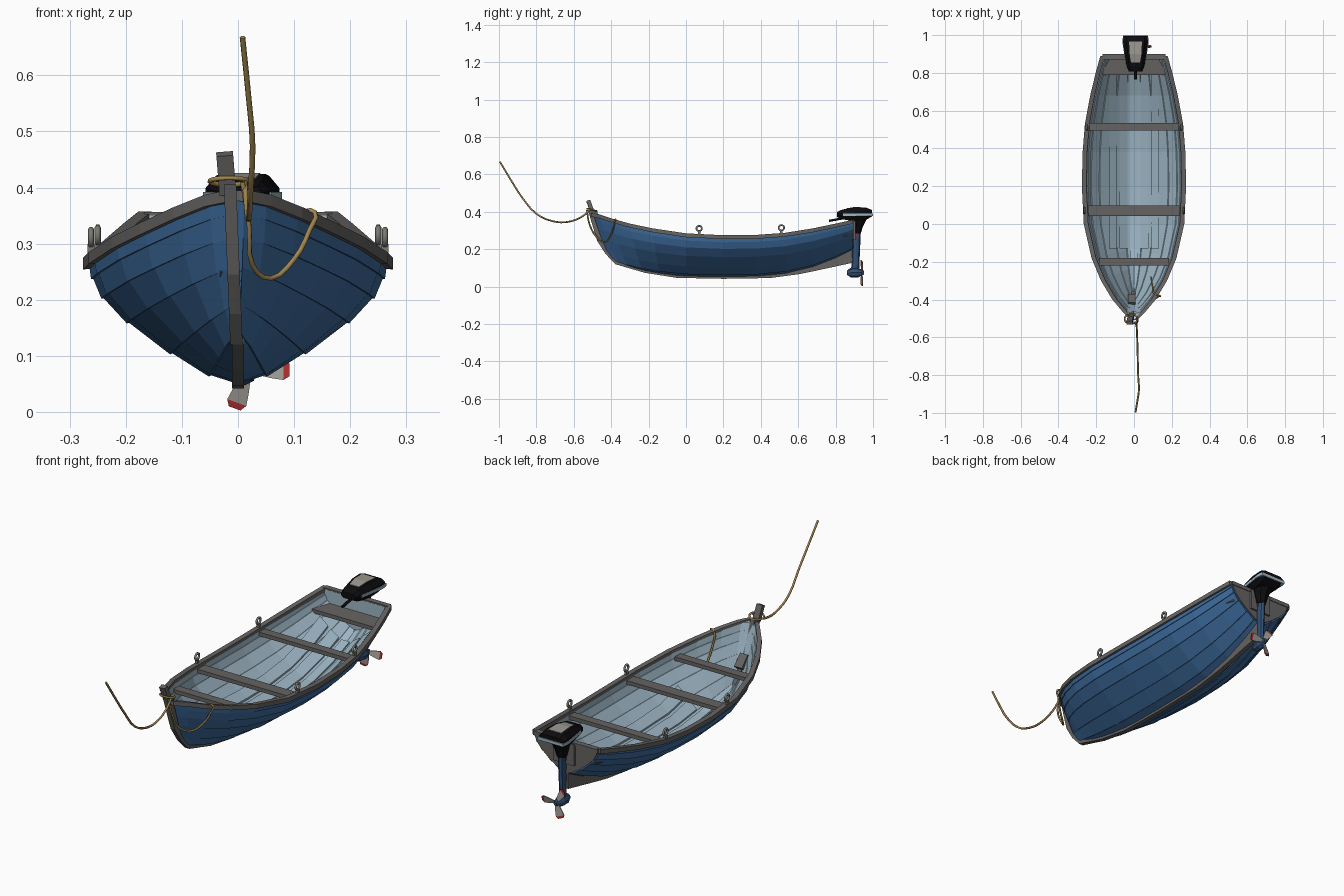
import bpy, bmesh, math
from mathutils import Vector, Matrix

if "Cube" in bpy.data.objects:
    bpy.data.objects.remove(bpy.data.objects["Cube"])


def material(name, rgb):
    m = bpy.data.materials.new(name)
    m.diffuse_color = (*rgb, 1)
    m.use_nodes = True
    m.node_tree.nodes["Principled BSDF"].inputs["Base Color"].default_value = m.diffuse_color
    return m


BLUE = material("hull blue", (0.047, 0.148, 0.34))
PALE = material("pale blue", (0.34, 0.47, 0.56))
GREY = material("weathered grey", (0.13, 0.125, 0.122))
BLACK = material("black", (0.004, 0.004, 0.005))
METAL = material("light metal", (0.33, 0.31, 0.28))
DULL = material("dull metal", (0.19, 0.185, 0.16))
ROPE = material("rope tan", (0.36, 0.24, 0.08))
RED = material("red", (0.4, 0.025, 0.025))
NAVY = material("motor blue", (0.03, 0.08, 0.18))


def finish(name, bm, mats, rule=None):
    bmesh.ops.recalc_face_normals(bm, faces=bm.faces)
    bm.normal_update()
    if rule:
        for f in bm.faces:
            f.material_index = rule(f)
    me = bpy.data.meshes.new(name)
    bm.to_mesh(me)
    bm.free()
    ob = bpy.data.objects.new(name, me)
    bpy.context.collection.objects.link(ob)
    for m in mats:
        me.materials.append(m)
    return ob


def loft(name, rings, mats, rule=None, ring_mat=None):
    """Skin closed rings; ring_mat(k) picks the colour of strip k."""
    bm = bmesh.new()
    rows = [[bm.verts.new(p) for p in r] for r in rings]
    n = len(rows[0])
    for a, b in zip(rows, rows[1:]):
        for k in range(n):
            f = bm.faces.new((a[k], a[(k + 1) % n], b[(k + 1) % n], b[k]))
            if ring_mat:
                f.material_index = ring_mat(k)
    bm.faces.new(rows[0])
    bm.faces.new(rows[-1])
    return finish(name, bm, mats, rule)


def box(name, centre, size, mat, rot=(0, 0, 0)):
    bm = bmesh.new()
    bmesh.ops.create_cube(bm, size=1, matrix=Matrix.Diagonal((*size, 1)))
    ob = finish(name, bm, [mat])
    ob.location, ob.rotation_euler = centre, rot
    return ob


def tube(name, pts, radius, mat, cyclic=False):
    cu = bpy.data.curves.new(name, 'CURVE')
    cu.dimensions = '3D'
    cu.bevel_depth, cu.bevel_resolution = radius, 1
    cu.resolution_u, cu.use_fill_caps = 3, True
    s = cu.splines.new('BEZIER')
    s.bezier_points.add(len(pts) - 1)
    for b, p in zip(s.bezier_points, pts):
        b.co = p
        b.handle_left_type = b.handle_right_type = 'AUTO'
    s.use_cyclic_u = cyclic
    ob = bpy.data.objects.new(name, cu)
    cu.materials.append(mat)
    bpy.context.collection.objects.link(ob)
    return ob


# Hull stations: rim y, keel y, half width, rim z, keel z
ST = [(-0.495, -0.37, 0.010, 0.388, 0.130), (-0.465, -0.335, 0.050, 0.380, 0.115),
      (-0.40, -0.29, 0.105, 0.358, 0.100), (-0.30, -0.22, 0.165, 0.330, 0.082),
      (-0.18, -0.13, 0.215, 0.305, 0.066), (0.0, 0.0, 0.256, 0.278, 0.053),
      (0.20, 0.20, 0.266, 0.268, 0.050), (0.38, 0.38, 0.262, 0.270, 0.053),
      (0.53, 0.53, 0.250, 0.281, 0.067), (0.68, 0.68, 0.222, 0.305, 0.103),
      (0.80, 0.80, 0.193, 0.330, 0.150), (0.89, 0.89, 0.168, 0.350, 0.195)]
# Half section: width and height fractions from keel to rim
SEC = [(0, 0), (0.18, 0.07), (0.44, 0.25), (0.73, 0.50), (0.90, 0.70), (0.97, 0.86), (1, 1)]


def point(st, sec, inset=0.0, step=0.0):
    yt, yk, w, zt, zk = st
    u, t = sec
    y = yk + (yt - yk) * t ** 0.6
    if st is ST[0]:
        y += inset * 1.5
    x = max(u * w - inset * min(1, u * 1.6), 0) + (step * min(1, w / 0.1) if u else 0)
    return Vector((x, y, zk + (zt - zk) * t + inset * (1 - t) - step * 0.6 * (1 - t)))


def half(st, inset):
    """Overlapping planks: each one's lower edge stands proud of the last."""
    pts = [point(st, SEC[0], inset)]
    for a, b in zip(SEC, SEC[1:]):
        if a[0]:
            pts.append(point(st, a, inset, 0.004))
        pts.append(point(st, b, inset))
    return pts


def section(st, inset):
    h = half(st, inset)
    return [Vector((-p.x, p.y, p.z)) for p in reversed(h[1:])] + h


N = len(section(ST[0], 0))
loft("hull", [section(s, 0) + section(s, 0.013)[::-1] for s in ST], [BLUE, PALE],
     ring_mat=lambda k: 0 if k < N - 1 else 1)


def floor_z(st, x):
    """Height of the inner skin at x."""
    pts = [point(st, s, 0.013) for s in SEC]
    for a, b in zip(pts, pts[1:]):
        if a.x <= x <= b.x:
            return a.z + (b.z - a.z) * (x - a.x) / max(b.x - a.x, 1e-6)
    return pts[-1].z


# Floor slats lying on the inner skin
for cx in (-0.112, -0.056, 0, 0.056, 0.112):
    rings = []
    for s in ST[4:11] if cx else ST[3:11]:
        a, b = cx - 0.021, cx + 0.021
        za, zb = (floor_z(s, abs(x)) for x in (a, b))
        rings.append([(a, s[1], za - 0.003), (b, s[1], zb - 0.003), (b, s[1], zb + 0.007), (a, s[1], za + 0.007)])
    loft("floor_slat", rings, [PALE])

# Transom board: grey outside, pale inside
outline = [point(ST[-1], s, 0.004) for s in SEC]
loft("transom", [[Vector((sx * p.x, y, p.z)) for sx, p in
                  [(-1, q) for q in outline[:0:-1]] + [(1, q) for q in outline]] for y in (0.872, 0.896)],
     [GREY, PALE], lambda f: 1 if f.normal.y < -0.5 else 0)
box("transom_cap", (0, 0.886, 0.347), (0.335, 0.026, 0.018), GREY)
box("motor_pad", (0.005, 0.898, 0.30), (0.11, 0.014, 0.10), GREY)

# Gunwales
for side, label in ((-1, "left"), (1, "right")):
    rings = []
    for s in ST:
        p = point(s, SEC[-1])
        rings.append([(side * max(p.x + dx, 0), p.y - (0.012 if s is ST[0] else 0), p.z + dz)
                      for dx, dz in ((0.010, -0.014), (0.010, 0.007), (-0.014, 0.007), (-0.014, -0.012))])
    loft(label + "_gunwale", rings, [GREY])

# Stem, keel and skeg: strips in the centre plane (outer y, z, inner y, z)
def strip(name, path, w, lean=0.0):
    def x(z):
        return -lean * (z - 0.05)
    loft(name, [[(x(zo) - w, yo, zo), (x(zo) + w, yo, zo), (x(zi) + w, yi, zi), (x(zi) - w, yi, zi)]
                for yo, zo, yi, zi in path], [GREY])


strip("stem", [(-0.523, 0.405, -0.475, 0.405), (-0.498, 0.32, -0.455, 0.32), (-0.475, 0.245, -0.43, 0.25),
               (-0.43, 0.175, -0.39, 0.20), (-0.378, 0.12, -0.35, 0.135)], 0.011, 0.04)
strip("keel", [(-0.378, 0.12, -0.35, 0.135), (-0.22, 0.074, -0.22, 0.086), (-0.05, 0.047, -0.05, 0.060),
               (0.20, 0.042, 0.20, 0.055), (0.45, 0.046, 0.45, 0.062)], 0.011)
strip("skeg", [(0.45, 0.046, 0.45, 0.062), (0.60, 0.066, 0.60, 0.088), (0.68, 0.082, 0.68, 0.110),
               (0.80, 0.108, 0.80, 0.156), (0.893, 0.128, 0.893, 0.215)], 0.011)
box("stem_head", (-0.021, -0.510, 0.425), (0.030, 0.022, 0.075), GREY, (0.35, -0.08, 0))
box("bow_block", (-0.012, -0.40, 0.235), (0.04, 0.065, 0.022), GREY, (-0.8, 0, 0))

# Seats
for name, y, w, d, z in (("front_seat", -0.20, 0.184, 0.042, 0.280), ("middle_seat", 0.07, 0.242, 0.054, 0.258),
                         ("rear_seat", 0.515, 0.236, 0.042, 0.262)):
    box(name, (0, y, z), (2 * w, d, 0.018), GREY)
loft("stern_bench", [[(-a, y, z), (a, y, z), (a, y, z + 0.018), (-a, y, z + 0.018)]
                     for y, a, z in ((0.79, 0.168, 0.268), (0.875, 0.140, 0.272))], [GREY])

# Oarlocks
for y, x, z in ((0.07, 0.262, 0.311), (0.51, 0.250, 0.315)):
    for side in (-1, 1):
        ring = [(side * x, y + 0.014 * math.cos(a), z + 0.014 * math.sin(a))
                for a in [i * math.pi / 4 for i in range(8)]]
        tube("oarlock_ring", ring, 0.0055, DULL, True)
        box("oarlock_post", (side * x, y, z - 0.025), (0.012, 0.014, 0.026), DULL)

# Mooring rope: free end, loop round the stem, and slack over the side
tube("rope_line", [(0.008, -0.995, 0.668), (0.019, -0.93, 0.56), (0.026, -0.875, 0.475), (0.022, -0.80, 0.39),
                   (0.020, -0.72, 0.352), (0.018, -0.64, 0.345), (0.015, -0.56, 0.372), (0.012, -0.515, 0.41)],
     0.005, ROPE)
tube("rope_loop", [(-0.016 + 0.034 * math.cos(a), -0.503 + 0.025 * math.sin(a), 0.411 - 0.006 * math.sin(a))
                   for a in [i * math.pi / 4 for i in range(8)]], 0.0045, ROPE, True)
tube("rope_slack", [(0.008, -0.53, 0.41), (0.020, -0.515, 0.33), (0.026, -0.475, 0.262), (0.058, -0.435, 0.238),
                    (0.100, -0.405, 0.272), (0.128, -0.385, 0.325), (0.137, -0.38, 0.356),
                    (0.112, -0.372, 0.352), (0.100, -0.34, 0.30), (0.090, -0.28, 0.235)], 0.0045, ROPE)

# Outboard motor
CX = 0.008


def cowl_ring(y, w, z0, z1):
    c, h = w * 0.72, (z1 - z0) * 0.35
    return [(CX + x, y, z) for x, z in ((-c, z0), (c, z0), (w, z0 + h), (w, z1 - h),
                                        (c, z1), (-c, z1), (-w, z1 - h), (-w, z0 + h))]


loft("motor_cowl", [cowl_ring(*r) for r in ((0.808, 0.036, 0.372, 0.400), (0.835, 0.047, 0.36, 0.412),
     (0.90, 0.057, 0.350, 0.424), (0.965, 0.066, 0.358, 0.421), (0.995, 0.063, 0.376, 0.410))], [BLACK])
loft("cowl_stripe", [[(CX - w, y, 0.378), (CX + w, y, 0.378), (CX + w, y, 0.392), (CX - w, y, 0.392)]
                     for y, w in ((0.84, 0.051), (0.90, 0.060), (0.965, 0.070), (0.999, 0.066))], [PALE])
loft("cowl_panel", [[(CX - w, y, z - 0.004), (CX + w, y, z - 0.004), (CX + w, y, z + 0.002), (CX - w, y, z + 0.002)]
                    for y, w, z in ((0.855, 0.024, 0.416), (0.90, 0.031, 0.424), (0.966, 0.034, 0.421))], [METAL])


def oval(z, w, y0, y1, n=8):
    return [(CX + w * math.cos(a), (y0 + y1) / 2 + (y1 - y0) / 2 * math.sin(a), z)
            for a in [i * 2 * math.pi / n for i in range(n)]]


loft("motor_neck", [oval(*r) for r in ((0.285, 0.022, 0.885, 0.935), (0.32, 0.032, 0.875, 0.945),
                                       (0.365, 0.046, 0.865, 0.968))], [BLACK])
box("motor_clamp", (CX, 0.90, 0.285), (0.038, 0.026, 0.035), RED)
tube("tiller", [(CX, 0.765, 0.352), (CX, 0.81, 0.36), (CX, 0.87, 0.372)], 0.007, BLACK)
loft("motor_leg", [oval(*r) for r in ((0.07, 0.010, 0.88, 0.925), (0.14, 0.012, 0.887, 0.928),
                                      (0.30, 0.017, 0.885, 0.935))], [NAVY])
HX, HZ = 0.016, 0.075
loft("gear_case", [[(CX + (HX - CX) * (y - 0.862) / 0.09 + r * math.cos(a), y, HZ + r * 1.25 * math.sin(a))
                    for a in [i * math.pi / 4 for i in range(8)]]
                   for y, r in ((0.862, 0.010), (0.88, 0.020), (0.915, 0.022), (0.938, 0.014), (0.952, 0.008))], [NAVY])

# Propeller blades with red tips
for ang in (-110, 0, 122):
    d = Vector((math.cos(math.radians(ang)), 0, math.sin(math.radians(ang))))
    t = Vector((-d.z, 0, d.x))
    c = Vector((HX + 0.003, 0.940, HZ))
    rings = []
    for r, w in ((0.006, 0.007), (0.042, 0.015), (0.062, 0.018), (0.073, 0.011)):
        e = t * w + Vector((0, w * 0.3, 0))
        o = Vector((0, 0.002, 0))
        rings.append([c + d * r + e + o, c + d * r - e + o, c + d * r - e - o, c + d * r + e - o])
    loft("propeller_blade", rings, [METAL, RED],
         lambda f: 1 if (f.calc_center_median() - c).dot(d) > 0.064 else 0)
